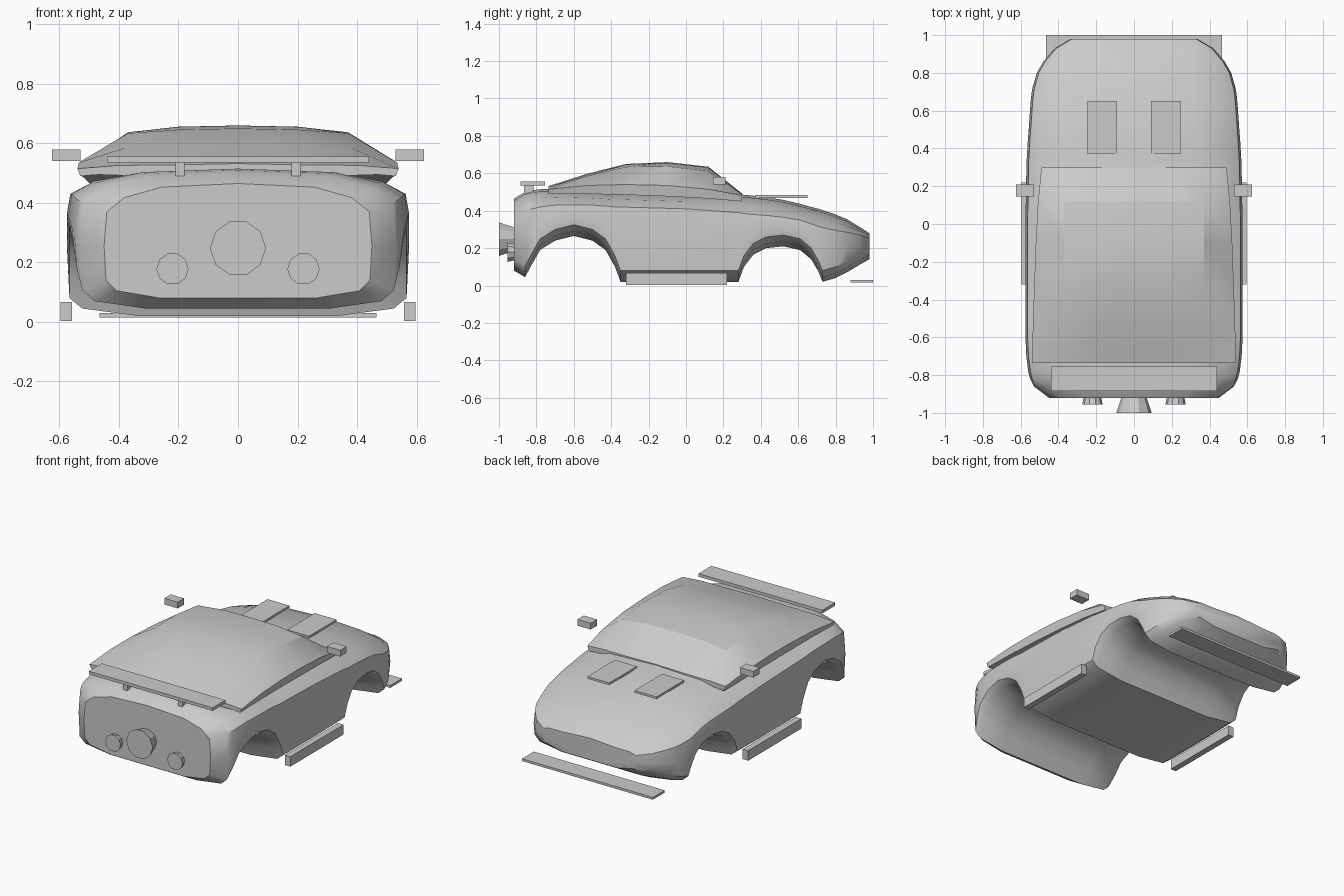
import bpy, bmesh, math

if "Cube" in bpy.data.objects:
    bpy.data.objects.remove(bpy.data.objects["Cube"])


def make_object(name, bm, angle=None):
    bmesh.ops.recalc_face_normals(bm, faces=bm.faces)
    mesh = bpy.data.meshes.new(name)
    bm.to_mesh(mesh)
    bm.free()
    obj = bpy.data.objects.new(name, mesh)
    bpy.context.collection.objects.link(obj)
    if angle:
        bpy.ops.object.select_all(action='DESELECT')
        obj.select_set(True)
        bpy.context.view_layer.objects.active = obj
        bpy.ops.object.shade_smooth_by_angle(angle=math.radians(angle))
    return obj


def loft(name, stations, section, angle=32):
    """Skin mirrored half sections (bottom centre to top centre) along y."""
    bm = bmesh.new()
    rings = []
    for st in stations:
        half = section(*st[1:])
        pts = half + [(-x, z) for x, z in half[-2:0:-1]]
        rings.append([bm.verts.new((x, st[0], z)) for x, z in pts])
    n = len(rings[0])
    for a, b in zip(rings, rings[1:]):
        for i in range(n):
            j = (i + 1) % n
            bm.faces.new((a[i], a[j], b[j], b[i]))
    bm.faces.new(rings[0])
    bm.faces.new(rings[-1])
    return make_object(name, bm, angle)


def box(name, x0, x1, y0, y1, z0, z1):
    bm = bmesh.new()
    bmesh.ops.create_cube(bm, size=1)
    for v in bm.verts:
        v.co = ((x0 + x1) / 2 + v.co.x * (x1 - x0),
                (y0 + y1) / 2 + v.co.y * (y1 - y0),
                (z0 + z1) / 2 + v.co.z * (z1 - z0))
    return make_object(name, bm)


def nozzle(name, x, z, y0, r0, y1, r1, sides=10):
    bm = bmesh.new()
    rings = []
    for y, r in ((y0, r0), (y1, r1)):
        rings.append([bm.verts.new((x + r * math.cos(math.tau * i / sides), y,
                                    z + r * math.sin(math.tau * i / sides)))
                      for i in range(sides)])
    for i in range(sides):
        j = (i + 1) % sides
        bm.faces.new((rings[0][i], rings[0][j], rings[1][j], rings[1][i]))
    bm.faces.new(rings[0])
    bm.faces.new(rings[1])
    return make_object(name, bm)


# Body shell: underside rises over the wheel arches
def body_section(w, zb, zf, zt):
    return [(0, zb), (.58 * w, zb), (.91 * w, zb + .025), (.985 * w, zb + .06),
            (w, zb + .6 * (zf - zb)), (.98 * w, zf),
            (.85 * w, zf + .5 * (zt - zf)), (.57 * w, zt - .012), (0, zt)]


# y, half width, bottom, fender crease, top
body = [
    (-.92, .45, .08, .37, .465), (-.86, .53, .045, .40, .50),
    (-.82, .55, .12, .41, .51), (-.78, .56, .19, .42, .515),
    (-.70, .57, .24, .43, .515), (-.60, .575, .265, .43, .51),
    (-.50, .575, .24, .43, .505), (-.43, .575, .19, .425, .50),
    (-.38, .575, .10, .42, .50), (-.35, .575, .02, .42, .50),
    (0, .575, .02, .41, .49), (.28, .57, .02, .39, .49),
    (.31, .57, .10, .385, .485), (.36, .567, .165, .38, .48),
    (.43, .563, .20, .375, .472), (.52, .556, .21, .365, .458),
    (.61, .55, .19, .35, .437), (.67, .545, .14, .33, .42),
    (.71, .54, .07, .315, .41), (.73, .535, .02, .31, .403),
    (.80, .515, .04, .295, .38), (.86, .48, .07, .285, .355),
    (.93, .42, .112, .27, .312), (.98, .335, .14, .255, .28)]
loft("body_shell", body, body_section)


# Canopy overhanging the body
def canopy_section(w, zlow, zedge, wc, zc, zt):
    return [(0, zlow - .01), (w - .07, zlow + .005), (w - .01, zlow), (w, zedge),
            (wc, zc), (.2, zt - .004), (0, zt)]


# y, half width, sill bottom, glass edge, roof corner x and z, top
canopy = [
    (-.735, .54, .49, .515, .40, .526, .532),
    (-.53, .535, .49, .535, .38, .585, .597),
    (-.32, .528, .485, .54, .37, .634, .65),
    (-.10, .52, .477, .535, .37, .637, .66),
    (.12, .508, .465, .515, .37, .612, .635),
    (.30, .49, .45, .482, .38, .488, .492)]
loft("canopy", canopy, canopy_section, 25)

# Rear spoiler and front splitter
box("rear_spoiler", -.44, .44, -.885, -.755, .535, .555)
box("front_splitter", -.465, .465, .88, 1.0, .015, .03)

# Mirrored pairs
for s, side in ((-1, "left"), (1, "right")):
    for part, x0, x1, *rest in (
            ("spoiler_strut", .18, .21, -.865, -.815, .49, .54),
            ("side_skirt", .557, .596, -.32, .22, .003, .067),
            ("wing_mirror", .53, .625, .145, .21, .54, .58),
            ("hood_scoop", .09, .245, .37, .65, .469, .483)):
        lo, hi = sorted((s * x0, s * x1))
        box(f"{part}_{side}", lo, hi, *rest)
    nozzle(f"exhaust_{side}", s * .22, .178, -.955, .054, -.89, .04)

# Central jet nozzle
nozzle("exhaust_main", 0, .248, -1.0, .094, -.9, .06)
